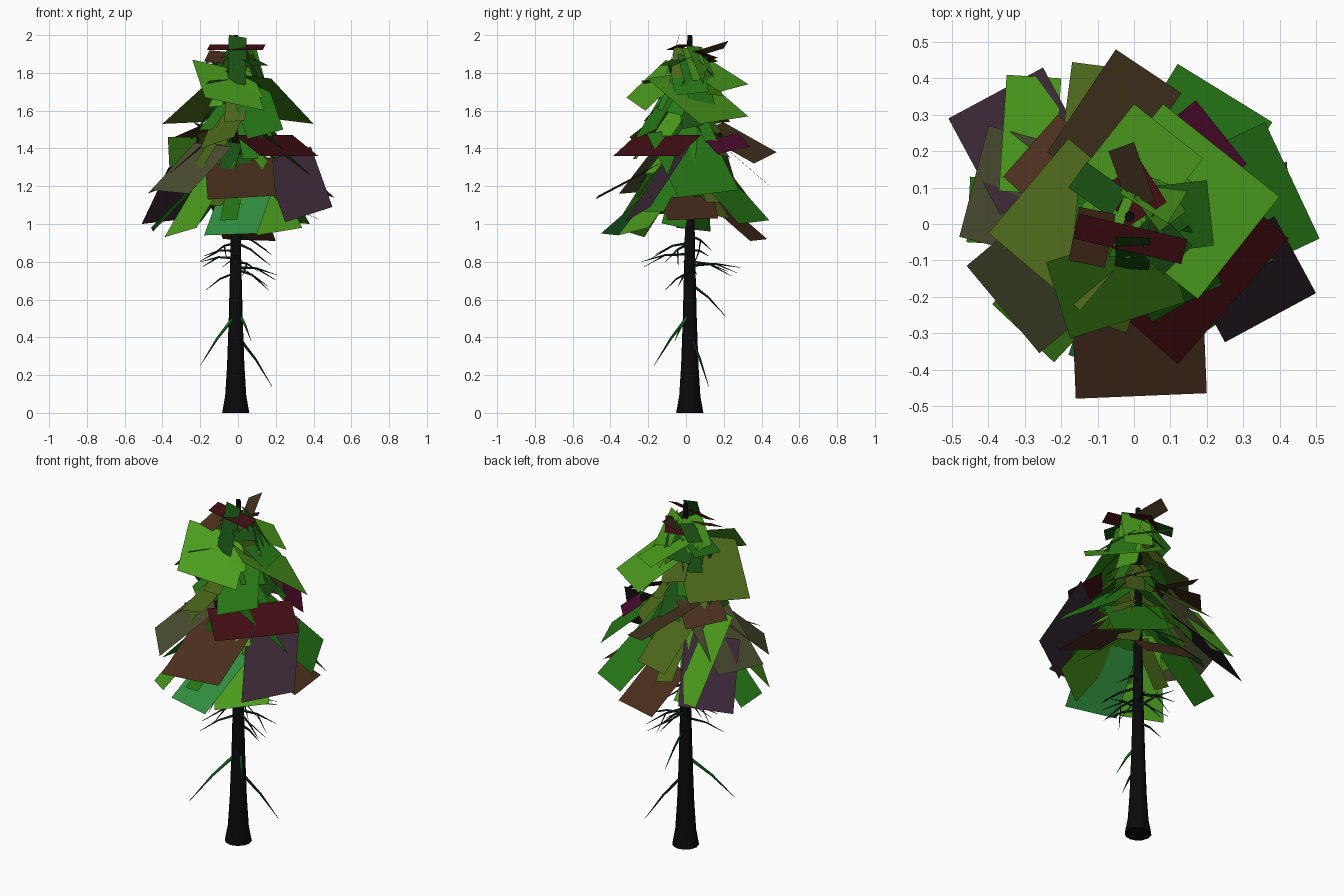
import bpy, math, random
from mathutils import Vector

if "Cube" in bpy.data.objects:
    bpy.data.objects.remove(bpy.data.objects["Cube"])

rng = random.Random(7)
MATS = {}
COLORS = {
    'bark': (.003, .003, .003), 'twig': (.004, .02, .012), 'fresh_twig': (.006, .12, .01),
    'green': (.02, .19, .008), 'light_green': (.07, .33, .012), 'sea_green': (.03, .28, .05),
    'olive': (.07, .13, .01), 'brown': (.07, .028, .012), 'umber': (.05, .03, .012),
    'grey_olive': (.07, .075, .03), 'red': (.05, .004, .006), 'plum': (.04, .02, .035),
    'magenta': (.07, .003, .025), 'dark_green': (.01, .08, .006),
}


def mat(name):
    if name not in MATS:
        MATS[name] = bpy.data.materials.new(name)
        MATS[name].diffuse_color = (*COLORS[name], 1)
    return MATS[name]


def make(name, verts, faces, color):
    me = bpy.data.meshes.new(name)
    me.from_pydata(verts, [], faces)
    me.materials.append(mat(color))
    ob = bpy.data.objects.new(name, me)
    bpy.context.collection.objects.link(ob)
    return ob


def tube(name, path, radii, sides, color):
    """Tapered tube along a path."""
    path = [Vector(p) for p in path]
    verts, faces = [], []
    for i, p in enumerate(path):
        t = (path[min(i + 1, len(path) - 1)] - path[max(i - 1, 0)]).normalized()
        u = t.cross(Vector((0, 1, 0)) if abs(t.y) < .9 else Vector((1, 0, 0))).normalized()
        v = t.cross(u)
        for k in range(sides):
            a = 2 * math.pi * k / sides
            verts.append(p + radii[i] * (math.cos(a) * u + math.sin(a) * v))
    for i in range(len(path) - 1):
        for k in range(sides):
            a, b = i * sides + k, i * sides + (k + 1) % sides
            faces.append((a, b, b + sides, a + sides))
    faces.append(tuple(reversed(range(sides))))
    faces.append(tuple(range(len(verts) - sides, len(verts))))
    ob = make(name, verts, faces, color)
    for f in ob.data.polygons:
        f.use_smooth = len(f.vertices) == 4
    return ob


def card(p, q, depth, rise, color):
    """Flat leaf card: outer edge p-q, running inwards by depth and up by rise."""
    p, q = Vector(p), Vector(q)
    e = q - p
    n = Vector((-e.y, e.x, 0)).normalized()
    if n.dot(-(p + q)) < 0:
        n = -n
    d = n * depth + Vector((0, 0, rise))
    make('leaf_card', [p, q, q + d, p + d], [(0, 1, 2, 3)], color)


# Trunk
tube('trunk', [(-.012, .02, z) for z in (0, .09, .25, .5, .9, 1.4, 2)],
     [.072, .056, .046, .037, .027, .021, .013], 12, 'bark')


# Bare twigs, with a fork on the ring below the crown
def twig(start, end, r, color, fork=0):
    s, e = Vector(start), Vector(end)
    m = s.lerp(e, .5) + Vector((0, 0, .015))
    tube('twig', [s, m, e], [r, r * .7, .001], 5, color)
    if fork:
        side = Vector((-(e - s).y, (e - s).x, 0)) * .35 * fork
        b = s.lerp(e, .9) + side + Vector((0, 0, -.03))
        tube('twig_fork', [m, m.lerp(b, .5), b], [r * .6, r * .4, .001], 4, color)


twig((-.02, .01, .51), (-.20, -.17, .25), .010, 'fresh_twig')
twig((.0, .02, .53), (.07, -.06, .38), .010, 'fresh_twig')
twig((.01, .03, .39), (.18, .12, .14), .009, 'twig')
twig((-.01, .03, .68), (-.01, .21, .51), .008, 'twig')
twig((-.02, .01, .74), (-.17, -.11, .65), .007, 'twig')
for i, (az, z0, z1, ln) in enumerate((
        (10, .77, .73, .22), (60, .8, .75, .23), (95, .78, .77, .27), (150, .86, .83, .20),
        (190, .82, .80, .19), (235, .90, .84, .22), (275, .84, .80, .26), (320, .90, .80, .20),
        (35, .94, .86, .20), (340, .76, .67, .18))):
    a = math.radians(az)
    twig((-.01, .02, z0), (-.01 + ln * math.cos(a), .02 + ln * math.sin(a), z1), .008, 'twig',
         1 if i % 2 else -1)

# Lowest skirt of leaf cards
card((-.18, -.36, .94), (.10, -.45, .95), .30, .25, 'sea_green')
card((.10, -.36, .94), (.34, -.20, .98), .28, .30, 'light_green')
card((-.22, -.38, .98), (-.39, -.22, .93), .30, .35, 'light_green')
card((.20, .34, .91), (-.08, .43, .92), .24, .20, 'brown')
card((.44, -.10, 1.02), (.42, .17, 1.03), .30, .12, 'brown')
card((.38, .28, 1.0), (.12, .44, 1.02), .36, .35, 'green')
card((-.51, .29, 1.0), (-.25, .43, 1.03), .30, .30, 'plum')
card((-.46, -.05, .98), (-.45, .13, .96), .35, .36, 'green')
card((-.20, .40, 1.04), (-.35, .41, 1.04), .32, .42, 'light_green')

# Second tier
card((-.16, -.48, 1.13), (.20, -.465, 1.15), .38, .20, 'brown')
card((.25, -.325, 1.01), (.50, -.19, 1.09), .24, .32, 'plum')
card((.51, -.04, 1.14), (.36, .28, 1.18), .40, .34, 'green')
card((-.26, -.355, 1.16), (-.46, -.115, 1.18), .30, .25, 'grey_olive')
card((-.48, -.035, 1.16), (-.40, .27, 1.19), .32, .28, 'grey_olive')
card((-.17, .445, 1.20), (.02, .42, 1.22), .35, .30, 'olive')
card((.12, -.385, 1.36), (.425, -.04, 1.36), .18, .11, 'red')
card((.13, .36, 1.32), (-.05, .48, 1.38), .34, .16, 'umber')
card((.31, .165, 1.37), (.17, .34, 1.41), .10, .07, 'magenta')
card((-.36, .13, 1.45), (-.21, .30, 1.42), .24, .08, 'brown')

# Upper tiers
card((-.40, -.025, 1.53), (-.18, .235, 1.54), .33, .23, 'olive')
card((-.175, -.315, 1.67), (.14, -.215, 1.60), .22, .20, 'light_green')
card((.40, .075, 1.53), (.08, .33, 1.57), .36, .24, 'light_green')
card((.19, .18, 1.70), (.0, .33, 1.74), .24, .12, 'light_green')
card((-.20, -.24, 1.40), (-.02, -.30, 1.46), .22, .16, 'olive')
card((.05, -.27, 1.45), (.24, -.16, 1.50), .18, .26, 'green')
card((-.15, .13, 1.76), (-.17, -.08, 1.72), .16, .13, 'green')
card((.22, -.06, 1.68), (.20, .12, 1.70), .18, .14, 'green')

# Small cards at the tip
card((-.165, -.04, 1.92), (.13, -.11, 1.92), .07, .03, 'red')
card((-.07, .20, 1.93), (0, .225, 1.97), .17, -.05, 'umber')
card((-.18, -.10, 1.86), (-.08, -.12, 1.85), .15, .06, 'brown')
card((.02, .17, 1.88), (.09, .06, 1.92), .13, -.02, 'red')
card((-.18, .10, 1.85), (-.13, .17, 1.86), .14, .05, 'dark_green')
card((.08, -.14, 1.84), (.16, -.06, 1.84), .14, .05, 'dark_green')

# Narrow steep filler cards inside the crown
N = 52
for i in range(N):
    z = .99 + .80 * i / N
    r = (.41 - .25 * (i / N)) * rng.uniform(.70, .95)
    a = i * 2.39996 + rng.uniform(-.3, .3)
    w = rng.uniform(.035, .08)
    c = Vector((r * math.cos(a), r * math.sin(a), z))
    t = Vector((-math.sin(a), math.cos(a), rng.uniform(-.25, .25))) * w
    card(c - t, c + t, r * rng.uniform(.6, .85), rng.uniform(.14, .26),
         rng.choice(['green', 'light_green', 'dark_green', 'green', 'olive']))

for m in bpy.data.materials:
    if m.users and not m.is_grease_pencil:
        m.use_nodes = True
        m.node_tree.nodes["Principled BSDF"].inputs["Base Color"].default_value = m.diffuse_color
